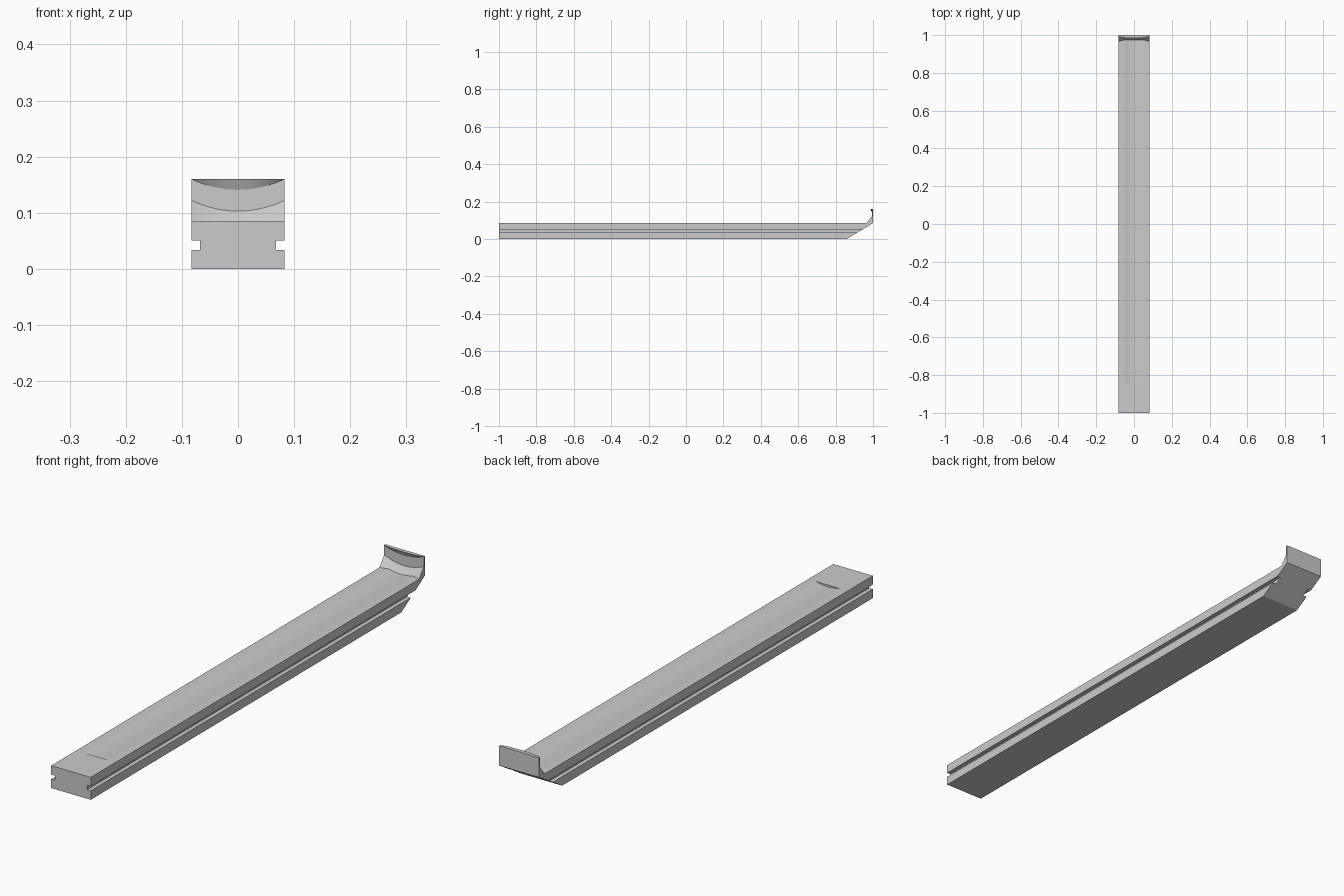
import bpy, bmesh, math

cube = bpy.data.objects.get("Cube")
if cube:
    bpy.data.objects.remove(cube, do_unlink=True)

HALF, TOP, RIM = 0.083, 0.085, 0.16   # half width, deck height, rim height
WALL, COLUMNS = 0.994, 32             # inner face of the end wall, slices

grey = bpy.data.materials.new("light_grey")
grey.use_nodes = True
colour = (0.6, 0.6, 0.6, 1)
grey.diffuse_color = colour
grey.node_tree.nodes["Principled BSDF"].inputs["Base Color"].default_value = colour


def make_object(name, bm):
    bmesh.ops.recalc_face_normals(bm, faces=bm.faces)
    mesh = bpy.data.meshes.new(name)
    bm.to_mesh(mesh)
    bm.free()
    mesh.materials.append(grey)
    obj = bpy.data.objects.new(name, mesh)
    bpy.context.collection.objects.link(obj)
    return obj


def slice_points(x):
    """Lengthwise outline of the rail at one x, with the scooped deck and end."""
    t = abs(x) / HALF
    scoop = 0.019 * (1 - t * t)
    floor = min(TOP, TOP + 0.0122 - scoop)
    base = 0.122 - scoop
    ramp_start = WALL - (base - floor) * 0.78
    lip = WALL - 0.009 * (1 - t ** 4)
    return [(-1, 0), (-1, TOP), (-0.85, TOP), (-0.85, floor),
            (ramp_start, floor), (WALL, base), (WALL, RIM - scoop),
            (lip, RIM), (1, RIM), (1, TOP), (0.86, 0)]


# Rail body: lengthwise outlines lofted from side to side
bm = bmesh.new()
rings = []
for i in range(COLUMNS + 1):
    x = HALF * (2 * i / COLUMNS - 1)
    rings.append([bm.verts.new((x, y, z)) for y, z in slice_points(x)])
for a, b in zip(rings, rings[1:]):
    for j in range(len(a)):
        k = (j + 1) % len(a)
        bm.faces.new((a[j], a[k], b[k], b[j]))
bm.faces.new(rings[0])
bm.faces.new(rings[-1])
bmesh.ops.remove_doubles(bm, verts=bm.verts, dist=0.00001)
rail = make_object("grooved_rail", bm)

# Long slots along both sides
bpy.context.view_layer.objects.active = rail
rail.select_set(True)
for side in (-1, 1):
    bm = bmesh.new()
    bmesh.ops.create_cube(bm, size=1)
    bmesh.ops.scale(bm, vec=(0.04, 2.4, 0.017), verts=bm.verts)
    bmesh.ops.translate(bm, vec=(side * 0.0875, 0, 0.0425), verts=bm.verts)
    cutter = make_object("slot_cutter", bm)
    cutter.hide_render = True
    cut = rail.modifiers.new("slot", "BOOLEAN")
    cut.operation = "DIFFERENCE"
    cut.solver = "EXACT"
    cut.object = cutter
    bpy.ops.object.modifier_apply(modifier=cut.name)
    bpy.data.objects.remove(cutter, do_unlink=True)

bpy.ops.object.shade_smooth_by_angle(angle=math.radians(20))
